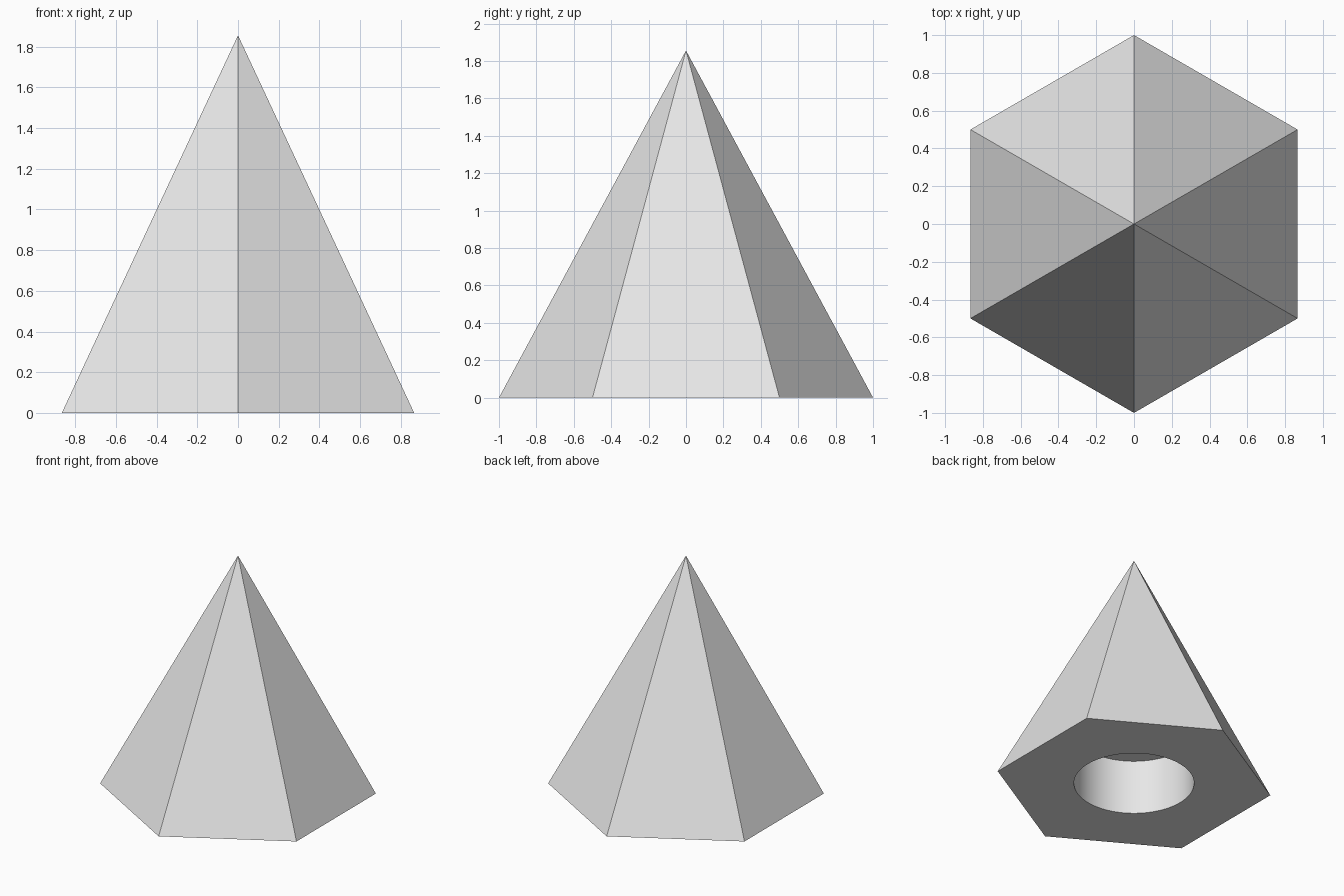
import bpy
import math

RADIUS = 1.0        # corner radius of the hexagonal base
HEIGHT = 1.856
HOLE_RADIUS = 0.434
HOLE_DEPTH = 0.434

default_cube = bpy.data.objects.get("Cube")
if default_cube:
    bpy.data.objects.remove(default_cube, do_unlink=True)

# Single plain grey
grey = bpy.data.materials.new("light_grey")
grey.use_nodes = True
colour = (0.8, 0.8, 0.8, 1.0)
grey.diffuse_color = colour
grey.node_tree.nodes["Principled BSDF"].inputs["Base Color"].default_value = colour

# Six-sided pyramid, one corner towards the front
bpy.ops.mesh.primitive_cone_add(vertices=6, radius1=RADIUS, radius2=0,
                                depth=HEIGHT, location=(0, 0, HEIGHT / 2))
pyramid = bpy.context.object
pyramid.name = "hexagonal_pyramid"
pyramid.data.materials.append(grey)

# Round blind hole in the underside, cut with a cylinder that starts below the base
bpy.ops.mesh.primitive_cylinder_add(vertices=96, radius=HOLE_RADIUS,
                                    depth=HOLE_DEPTH * 2, location=(0, 0, 0))
cutter = bpy.context.object
cutter.name = "hole_cutter"
cutter.hide_render = True
cutter.data.materials.append(grey)

hole = pyramid.modifiers.new("base_hole", "BOOLEAN")
hole.operation = "DIFFERENCE"
hole.solver = "EXACT"
hole.object = cutter

bpy.ops.object.select_all(action="DESELECT")
pyramid.select_set(True)
bpy.context.view_layer.objects.active = pyramid
bpy.ops.object.modifier_apply(modifier=hole.name)
bpy.data.objects.remove(cutter, do_unlink=True)

# Smooth hole wall, crisp edges everywhere else
bpy.ops.object.shade_smooth_by_angle(angle=math.radians(30))
